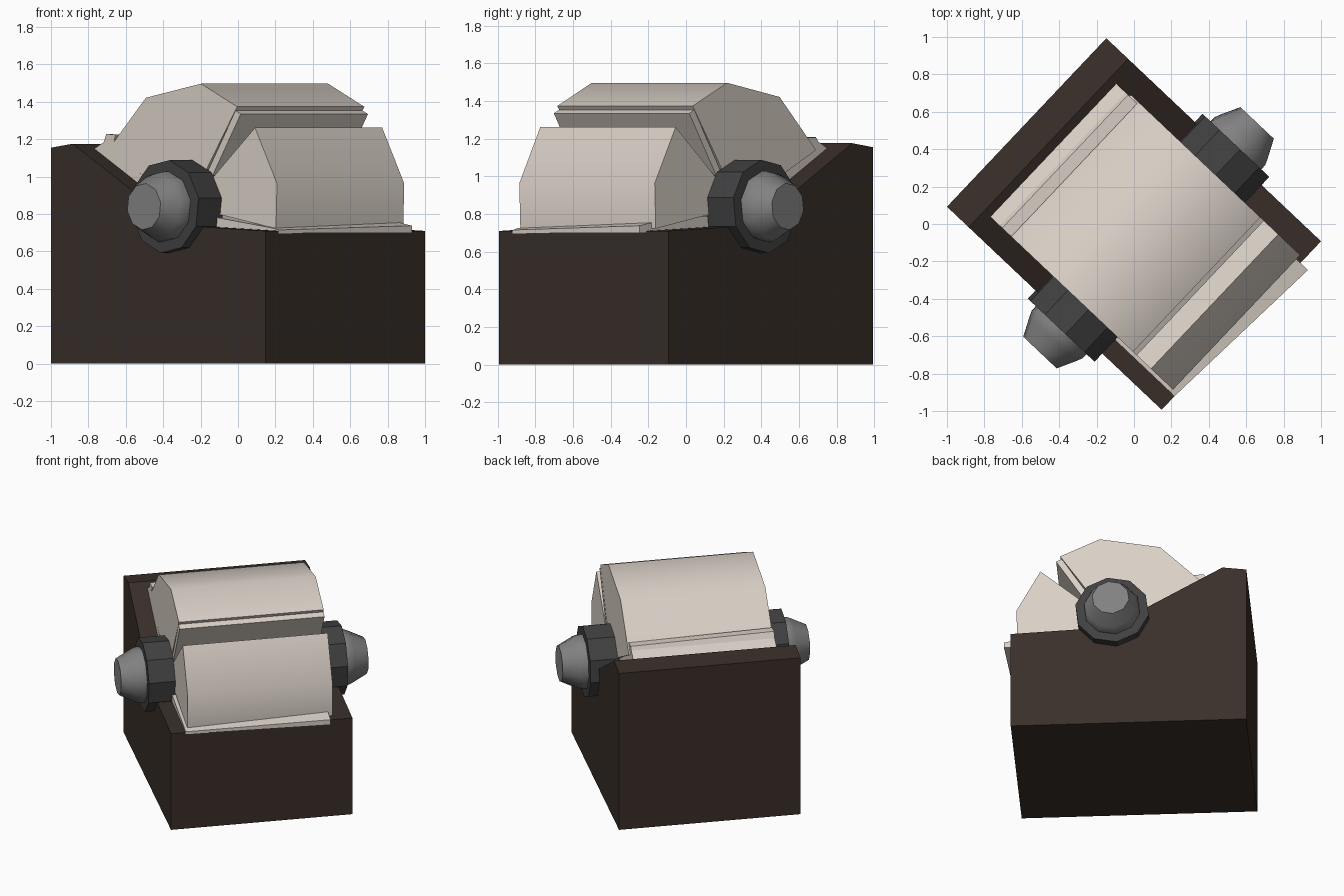
import bpy, bmesh, math
from mathutils import Matrix

if "Cube" in bpy.data.objects:
    bpy.data.objects.remove(bpy.data.objects["Cube"])

# Local frame: x = depth of the block, y = axle direction, turned about z
TURN = Matrix.Rotation(math.radians(-43.4), 4, 'Z')
AXLE = (0.107, 0.84)


def material(name, rgb):
    m = bpy.data.materials.new(name)
    m.diffuse_color = (*rgb, 1)
    m.use_nodes = True
    m.node_tree.nodes["Principled BSDF"].inputs["Base Color"].default_value = m.diffuse_color
    return m


BROWN = material("dark_brown", (0.042, 0.028, 0.023))
CREAM = material("cream", (0.70, 0.63, 0.57))
DARK = material("dark_grey", (0.052, 0.052, 0.052))
GREY = material("mid_grey", (0.22, 0.22, 0.22))


def finish(name, bm, mat, angle=None):
    bmesh.ops.recalc_face_normals(bm, faces=bm.faces)
    bm.transform(TURN)
    me = bpy.data.meshes.new(name)
    bm.to_mesh(me)
    bm.free()
    me.materials.append(mat)
    ob = bpy.data.objects.new(name, me)
    bpy.context.collection.objects.link(ob)
    if angle:
        bpy.ops.object.select_all(action='DESELECT')
        ob.select_set(True)
        bpy.context.view_layer.objects.active = ob
        bpy.ops.object.shade_smooth_by_angle(angle=math.radians(angle))
    return ob


def loft(name, near, far, y0, y1, mat, angle=None):
    """Solid between an (x, z) profile at y0 and a matching one at y1."""
    bm = bmesh.new()
    a = [bm.verts.new((x, y0, z)) for x, z in near]
    b = [bm.verts.new((x, y1, z)) for x, z in far]
    n = len(a)
    bm.faces.new(a)
    bm.faces.new(b[::-1])
    for i in range(n):
        j = (i + 1) % n
        bm.faces.new((a[i], b[i], b[j], a[j]))
    return finish(name, bm, mat, angle)


def turned(name, rings, side, mat, sides=10, angle=None):
    """Round part on the axle from (distance along axle, radius) rings."""
    bm = bmesh.new()
    loops = []
    for y, r in rings:
        loops.append([bm.verts.new((AXLE[0] + r * math.cos(t), side * y,
                                    AXLE[1] + r * math.sin(t)))
                      for t in [2 * math.pi * (k + 0.3) / sides for k in range(sides)]])
    bm.faces.new(loops[0])
    bm.faces.new(loops[-1])
    for p, q in zip(loops, loops[1:]):
        for k in range(sides):
            j = (k + 1) % sides
            bm.faces.new((p[k], p[j], q[j], q[k]))
    return finish(name, bm, mat, angle)


# Base block with high back and sloped seat
base = [(-0.79, 0), (0.79, 0), (0.79, 0.71), (0.13, 0.74), (-0.63, 1.176), (-0.79, 1.155)]
loft("base_block", base, base, -0.62, 0.62, BROWN)

# Two wedge sections of the drum
upper = [AXLE, (0.466, 1.374), (0.2, 1.497), (-0.205, 1.422), (-0.487, 1.14)]
loft("upper_drum_wedge", upper, upper, -0.5, 0.49, CREAM, 40)
lower = [AXLE, (0.752, 0.722), (0.76, 0.963), (0.598, 1.262)]
loft("lower_drum_wedge", lower, lower, -0.5, 0.49, CREAM, 40)

# Thin lips along the wedge edges
front_lip = [(0.2, 0.95), (0.455, 1.353), (0.493, 1.335), (0.25, 0.95)]
loft("upper_front_lip", front_lip, front_lip, -0.5, 0.49, CREAM)
rear_lip = [(-0.1, 0.93), (-0.45, 1.14), (-0.43, 1.225), (-0.497, 1.228),
            (-0.515, 1.185), (-0.588, 1.148), (-0.565, 1.122), (-0.1, 0.87)]
rear_far = [(x, z - 0.02 if z > 1.2 else z) for x, z in rear_lip]
loft("upper_rear_lip", rear_lip, rear_far, -0.5, 0.48, CREAM)
low_near = [(0.2, 0.80), (0.75, 0.725), (0.79, 0.715), (0.79, 0.697), (0.75, 0.69), (0.2, 0.73)]
low_far = [(0.2, 0.80), (0.737, 0.757), (0.845, 0.738), (0.845, 0.70), (0.75, 0.70), (0.2, 0.73)]
loft("lower_lip", low_near, low_far, -0.52, 0.46, CREAM)

# Hub and end knob on each side of the axle
for label, side in (("left", -1), ("right", 1)):
    turned(label + "_hub", [(0.48, 0.25), (0.68, 0.25)], side, DARK)
    turned(label + "_knob", [(0.66, 0.19), (0.71, 0.19), (0.745, 0.175), (0.845, 0.125)],
           side, GREY, angle=45)
